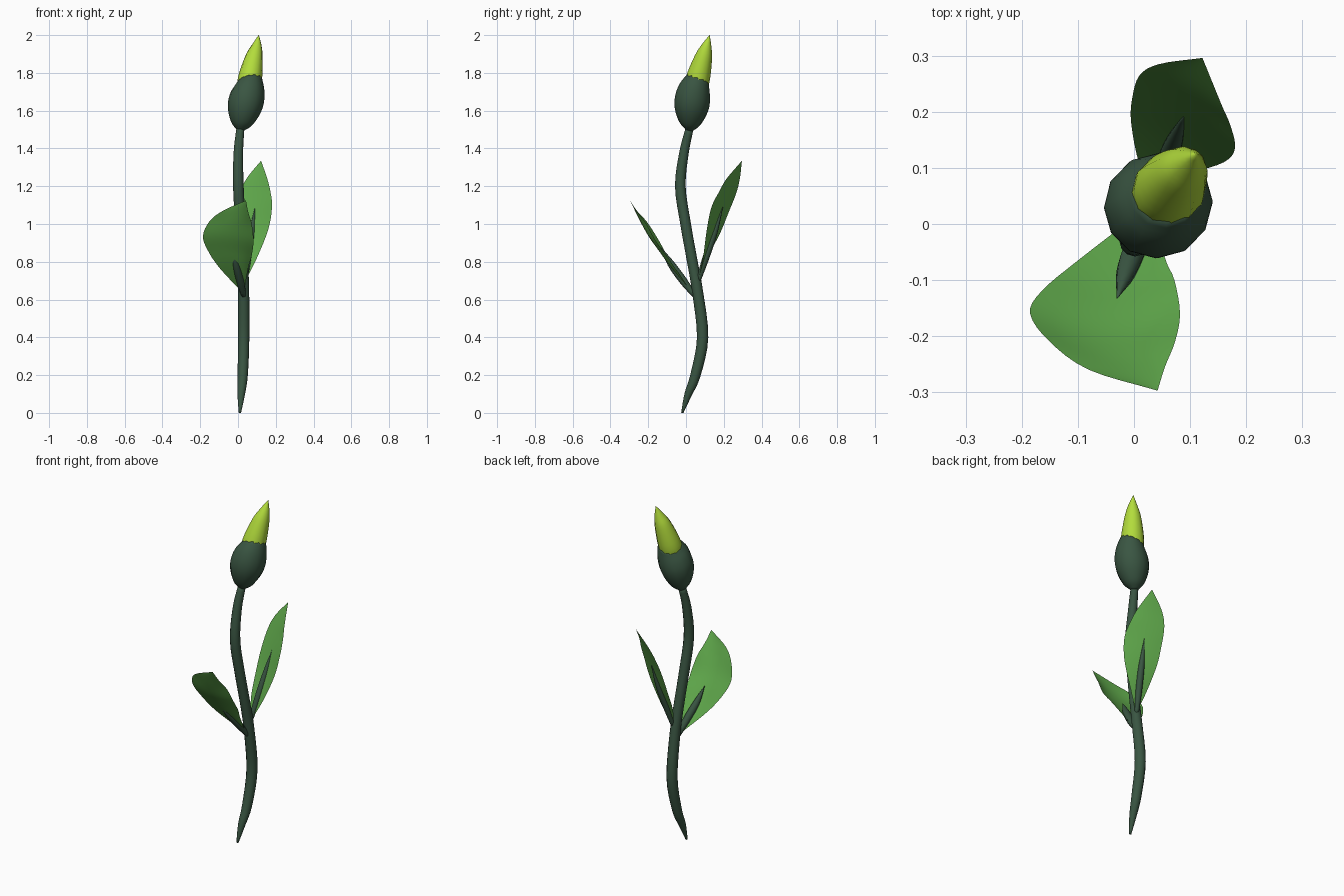
import bpy, bmesh, math
from mathutils import Vector

if "Cube" in bpy.data.objects:
    bpy.data.objects.remove(bpy.data.objects["Cube"])


def material(name, rgb):
    m = bpy.data.materials.new(name)
    m.diffuse_color = (*rgb, 1)
    m.use_nodes = True
    m.node_tree.nodes["Principled BSDF"].inputs["Base Color"].default_value = m.diffuse_color
    return m


STEM = material("stem_green", (0.042, 0.092, 0.055))
LEAF = material("leaf_green", (0.115, 0.39, 0.07))
PETAL = material("petal_yellow", (0.45, 0.72, 0.045))


def spline(pts, steps):
    """Catmull-Rom through points of any dimension."""
    pts = [Vector(p) for p in pts]
    ext = [2 * pts[0] - pts[1]] + pts + [2 * pts[-1] - pts[-2]]
    out = []
    for i in range(1, len(ext) - 2):
        a, b, c, d = ext[i - 1:i + 3]
        for k in range(steps):
            t = k / steps
            out.append(0.5 * (2 * b + (c - a) * t + (2 * a - 5 * b + 4 * c - d) * t * t
                              + (3 * b - a - 3 * c + d) * t ** 3))
    return out + [pts[-1]]


def finish(name, bm, mat):
    me = bpy.data.meshes.new(name)
    bm.to_mesh(me)
    bm.free()
    me.materials.append(mat)
    for p in me.polygons:
        p.use_smooth = True
    ob = bpy.data.objects.new(name, me)
    bpy.context.collection.objects.link(ob)
    return ob


def tube(name, pts, mat, sides=12, steps=4, end_dir=None):
    """Loft round rings along (x, y, z, radius) points."""
    path = spline(pts, steps)
    n = len(path)
    bm = bmesh.new()
    rings = []
    for i, p in enumerate(path):
        d = (path[min(i + 1, n - 1)] - path[max(i - 1, 0)]).to_3d().normalized()
        if end_dir:
            d = d.lerp(Vector(end_dir).normalized(), (i / (n - 1)) ** 3).normalized()
        u = Vector((0, 1, 0)).cross(d).normalized() if abs(d.y) < 0.9 else Vector((1, 0, 0))
        v = d.cross(u)
        r = max(p[3], 0.001)
        rings.append([bm.verts.new(p.to_3d() + r * (u * math.cos(a) + v * math.sin(a)))
                      for a in (2 * math.pi * k / sides for k in range(sides))])
    for a, b in zip(rings, rings[1:]):
        for k in range(sides):
            j = (k + 1) % sides
            bm.faces.new((a[k], a[j], b[j], b[k]))
    bm.faces.new(rings[0][::-1])
    bm.faces.new(rings[-1])
    return finish(name, bm, mat)


def leaf(name, base, left, mid, right, tip, cols=8):
    """Curved sheet across a left edge, midrib and right edge."""
    L, M, R = (spline([base] + e + [tip], 4) for e in (left, mid, right))
    bm = bmesh.new()
    rows = []
    for l, m, r in zip(L, M, R):
        row = []
        for k in range(cols + 1):
            t = k / cols
            row.append(bm.verts.new(l * (1 - t) * (1 - 2 * t) + m * 4 * t * (1 - t)
                                    + r * t * (2 * t - 1)))
        rows.append(row)
    for a, b in zip(rows, rows[1:]):
        for k in range(cols):
            bm.faces.new((a[k], a[k + 1], b[k + 1], b[k]))
    bmesh.ops.remove_doubles(bm, verts=bm.verts, dist=0.0005)
    return finish(name, bm, LEAF)


# Stem, tapering to a point at the ground
tube("stem", [(.01, -.02, 0, .006), (.017, .012, .1, .02), (.025, .05, .2, .027),
              (.03, .088, .4, .03), (.03, .06, .65, .029), (.024, .03, .82, .028),
              (.013, -.002, 1.0, .028), (.002, -.03, 1.2, .028),
              (.002, -.01, 1.38, .025), (.013, .02, 1.51, .021)], STEM)

# Bud casing with slanted rim
tube("bud_casing", [(.012, .02, 1.495, .018), (.018, .023, 1.53, .055), (.03, .027, 1.59, .084),
                    (.043, .033, 1.65, .094), (.053, .045, 1.71, .086),
                    (.063, .062, 1.765, .064)], STEM, end_dir=(-.2, .42, 1))

# Closed petals
tube("bud_petals", [(.053, .045, 1.69, .055), (.063, .062, 1.765, .064), (.085, .092, 1.88, .047),
                    (.099, .108, 1.94, .028), (.11, .125, 2.0, .001)], PETAL)

# Front leaf and its rib
leaf("front_leaf", (.03, .035, .63),
     [(-.1, -.065, .77), (-.165, -.12, .87), (-.185, -.16, .94), (-.15, -.21, 1.015), (-.08, -.26, 1.07)],
     [(-.005, -.09, .785), (-.03, -.145, .86), (-.04, -.195, .93), (-.025, -.235, 1.0), (.0, -.265, 1.06)],
     [(.055, -.06, .77), (.072, -.1, .83), (.082, -.16, .91), (.073, -.21, 1.0), (.055, -.255, 1.06)],
     (.042, -.297, 1.125))
tube("front_leaf_rib", [(.03, .045, .62, .012), (.012, -.015, .70, .021),
                        (-.012, -.08, .79, .019), (-.03, -.132, .875, .001)], STEM, sides=8)

# Back leaf and its rib
leaf("back_leaf", (.04, .065, .70),
     [(.01, .107, .81), (-.005, .18, .95), (-.003, .225, 1.06), (.01, .265, 1.16), (.045, .285, 1.24)],
     [(.055, .1, .815), (.077, .15, .96), (.088, .188, 1.075), (.09, .225, 1.165), (.1, .255, 1.24)],
     [(.10, .09, .82), (.16, .11, .97), (.18, .135, 1.09), (.172, .175, 1.17), (.155, .215, 1.24)],
     (.122, .296, 1.335))
tube("back_leaf_rib", [(.036, .062, .69, .012), (.055, .105, .82, .018),
                       (.073, .15, .95, .016), (.09, .195, 1.09, .001)], STEM, sides=8)
